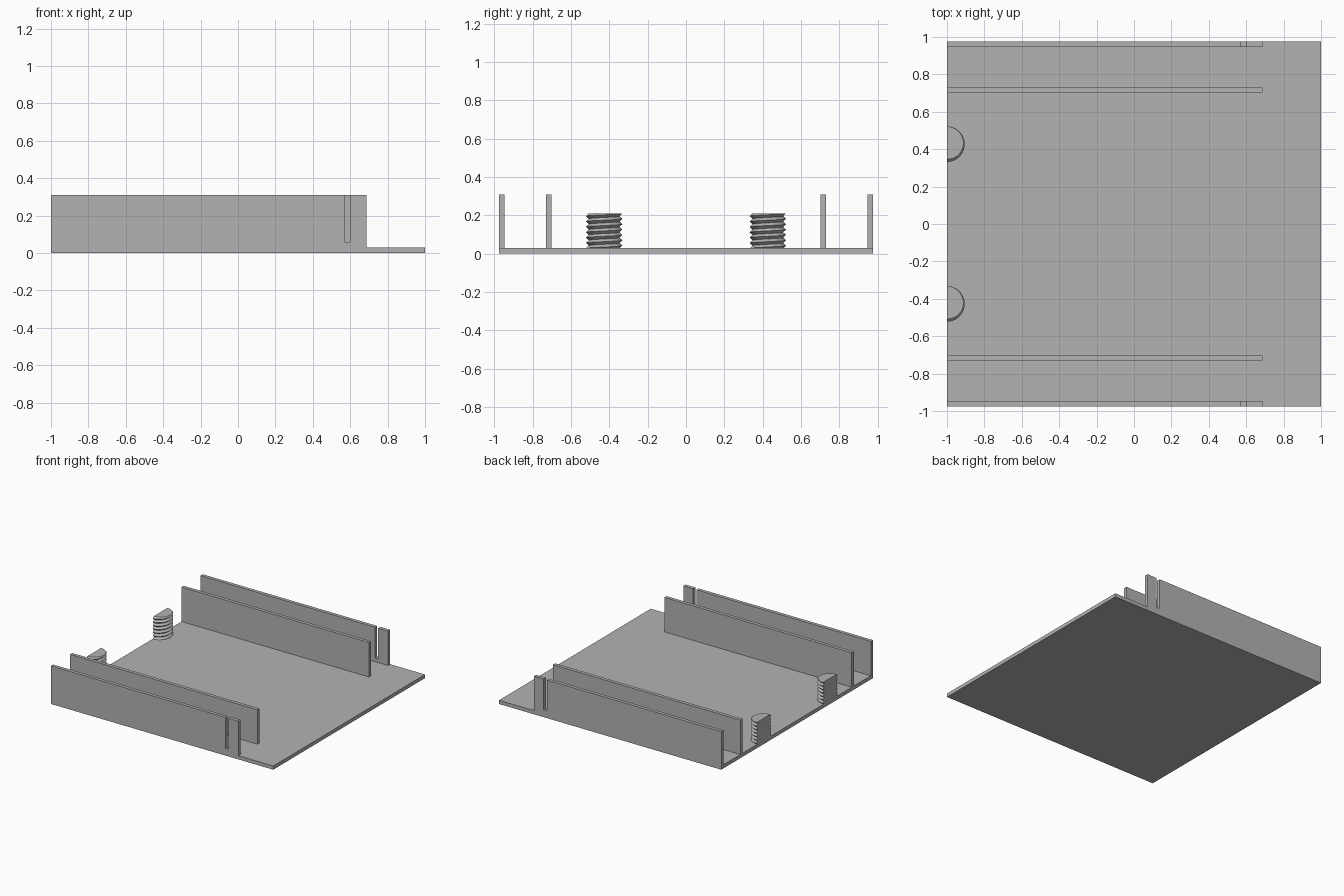
import bpy, bmesh
from math import pi, cos, sin

cube = bpy.data.objects.get("Cube")
if cube:
    bpy.data.objects.remove(cube, do_unlink=True)

HALF_Y = 0.975
BASE_TOP = 0.03
WALL_TOP = 0.31
WALL_END = 0.687
THICK = 0.028

grey = bpy.data.materials.new("plain grey")
grey.use_nodes = True
colour = (0.45, 0.45, 0.45, 1)
grey.diffuse_color = colour
grey.node_tree.nodes["Principled BSDF"].inputs["Base Color"].default_value = colour


def add_object(name, bm):
    bmesh.ops.recalc_face_normals(bm, faces=bm.faces)
    mesh = bpy.data.meshes.new(name)
    bm.to_mesh(mesh)
    bm.free()
    mesh.materials.append(grey)
    obj = bpy.data.objects.new(name, mesh)
    bpy.context.collection.objects.link(obj)
    return obj


def extrude_profile(name, profile, y0, y1):
    """Side profile in x and z, pushed from y0 to y1."""
    bm = bmesh.new()
    face = bm.faces.new([bm.verts.new((x, y0, z)) for x, z in profile])
    new = bmesh.ops.extrude_face_region(bm, geom=[face])["geom"]
    bmesh.ops.translate(bm, vec=(0, y1 - y0, 0),
                        verts=[v for v in new if isinstance(v, bmesh.types.BMVert)])
    return add_object(name, bm)


def half_screw(name, cy, radius=0.095, depth=0.015, pitch=0.028, steps=24):
    """Half of a threaded post, cut flat at the plate's edge."""
    z0, z1 = BASE_TOP, 0.21
    turns = int((z1 - z0) / pitch) + 2

    def thread_radius(z, ang):
        phase = ((z - z1) / pitch - (ang - pi / 2) / (2 * pi)) % 1
        return radius - depth * (1 - abs(2 * phase - 1))

    bm = bmesh.new()
    columns = []
    for i in range(steps + 1):
        ang = -pi / 2 + pi * i / steps
        ridge = z1 + pitch * (ang - pi / 2) / (2 * pi)
        column = []
        for k in range(-2 * turns, 3):
            z = min(z1, max(z0, ridge + k * pitch / 2))
            r = thread_radius(z, ang)
            column.append(bm.verts.new((-1 + r * cos(ang), cy + r * sin(ang), z)))
        columns.append(column)
    # Threaded side
    for a, b in zip(columns, columns[1:]):
        for j in range(len(a) - 1):
            bm.faces.new((a[j], b[j], b[j + 1], a[j + 1]))
    # Top, bottom and the flat cut
    bm.faces.new([c[-1] for c in columns])
    bm.faces.new([c[0] for c in columns])
    bm.faces.new(columns[0] + columns[-1][::-1])
    bmesh.ops.remove_doubles(bm, verts=bm.verts, dist=1e-5)
    return add_object(name, bm)


# Base plate
extrude_profile("base_plate", [(-1, 0), (1, 0), (1, BASE_TOP), (-1, BASE_TOP)],
                -HALF_Y, HALF_Y)

# Wall profiles: the outer ones have an open slot near the end
inner = [(-1, BASE_TOP), (WALL_END, BASE_TOP), (WALL_END, WALL_TOP), (-1, WALL_TOP)]
slot = [(0.599, WALL_TOP), (0.599, 0.06), (0.569, 0.06), (0.569, WALL_TOP)]
outer = inner[:3] + slot + inner[3:]

for side, s in (("left", 1), ("right", -1)):
    label = "back" if s > 0 else "front"
    extrude_profile(label + "_outer_wall", outer, s * (HALF_Y - THICK), s * HALF_Y)
    extrude_profile(label + "_inner_wall", inner, s * 0.702, s * (0.702 + THICK))
    half_screw(label + "_half_screw", s * 0.427)
